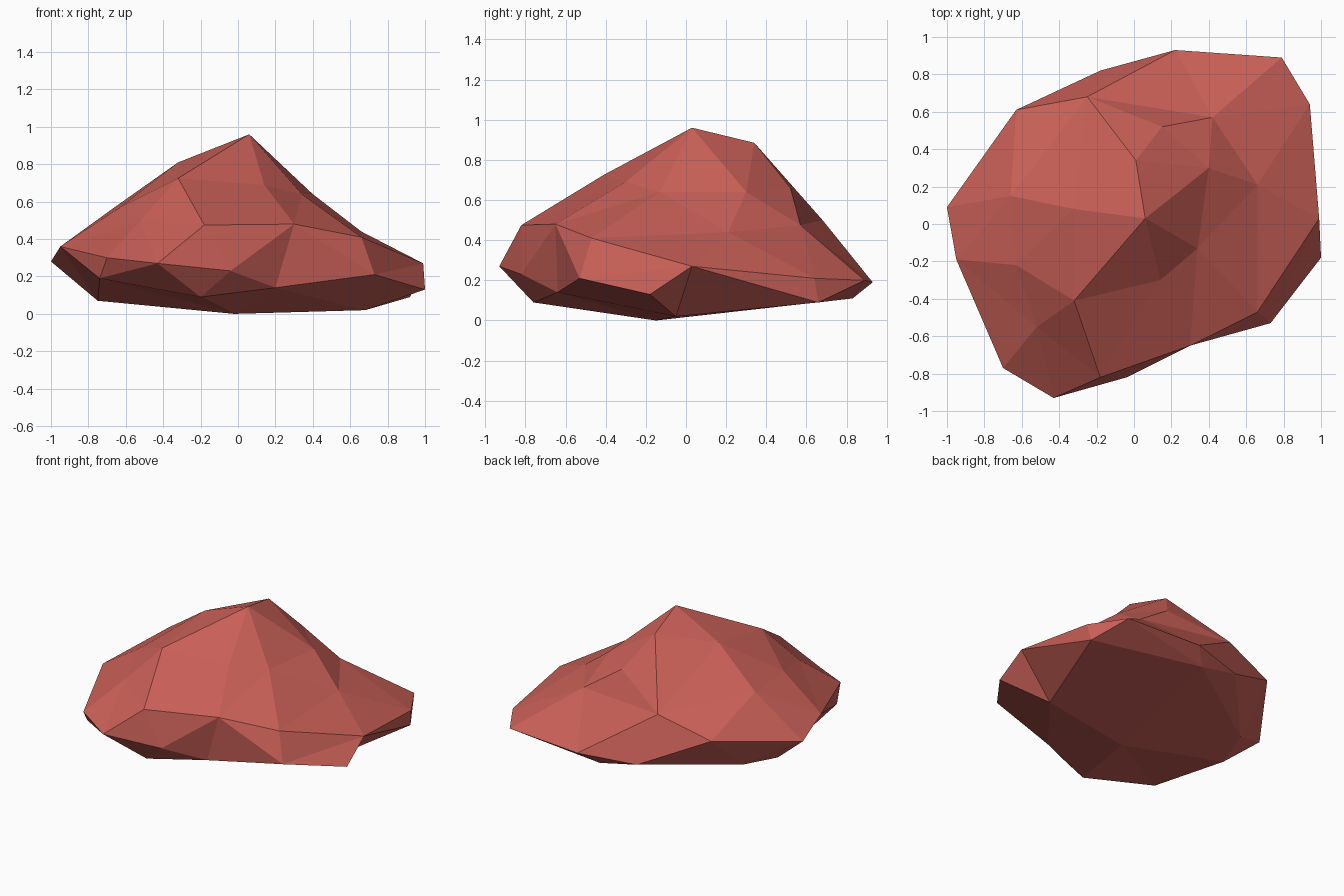
import bpy, bmesh
from mathutils import Vector

if "Cube" in bpy.data.objects:
    bpy.data.objects.remove(bpy.data.objects["Cube"])

# Corner points of the chiselled rock: upper case = rim and upper side,
# lower case a-d = rear slopes, e-m = underside
names = "ABCDEFGHIJKLMNOPQRSTUVWXYZabcdefghijklm"
coords = [
    -1, .09, .28,  -.95, -.19, .36,  -.70, -.77, .30,  -.43, -.93, .27,
    -.04, -.82, .23,  .30, -.65, .48,  .73, -.53, .21,  1, -.18, .13,
    .99, .03, .27,  .94, .64, .21,  .79, .89, .20,  .22, .93, .19,
    -.18, .82, .17,  -.63, .61, .38,  -.25, .68, .50,  .01, .34, .885,
    .06, .03, .96,  -.32, -.41, .725,  -.63, -.22, .57,  -.52, -.55, .50,
    -.18, -.82, .475,  .34, -.13, .64,  .14, -.30, .69,  .40, .30, .64,
    .66, .21, .44,  .66, -.47, .41,  .42, .57, .475,  .15, .52, .66,
    -.32, .08, .81,  -.66, .15, .57,  -.20, -.76, .09,  .20, -.64, .14,
    -.74, -.67, .19,  -.75, .02, .07,  -.66, .30, .10,  .11, .83, .11,
    .68, -.05, .02,  .92, .66, .09,  -.02, -.15, 0,
]
# Ridges that must appear as edges
ridges = "QR QP PO ON UF FZ UR FG EF UE UD GH QX QV QW Qc cR cP Ff Gf Ef IJ ZG OM NM NA AB".split()

points = [Vector(coords[i:i + 3]) for i in range(0, len(coords), 3)]
bm = bmesh.new()

# Connect neighbours by hulling the points' directions from the rock's middle
verts = []
for p in points:
    d = p - Vector((0, 0, .28))
    d.z *= 1.9
    verts.append(bm.verts.new(d.normalized()))
bmesh.ops.convex_hull(bm, input=verts)
for v, p in zip(verts, points):
    v.co = p
lookup = dict(zip(names, verts))

# Flip diagonals so the ridges run along edges
for u, v in ((lookup[r[0]], lookup[r[1]]) for r in ridges):
    if bm.edges.get((u, v)):
        continue
    for e in list(bm.edges):
        around = {w for f in e.link_faces for w in f.verts} - set(e.verts)
        if around == {u, v}:
            p, q = e.verts
            bmesh.ops.delete(bm, geom=[e], context='EDGES')
            bm.faces.new((u, v, p))
            bm.faces.new((v, u, q))
            break
bmesh.ops.recalc_face_normals(bm, faces=bm.faces)

mesh = bpy.data.meshes.new("rock")
bm.to_mesh(mesh)
bm.free()
rock = bpy.data.objects.new("rock", mesh)
bpy.context.collection.objects.link(rock)

# Red stone colour, flat faces
mat = bpy.data.materials.new("red_stone")
mat.diffuse_color = (.58, .115, .095, 1)
mat.use_nodes = True
mat.node_tree.nodes["Principled BSDF"].inputs["Base Color"].default_value = mat.diffuse_color
mesh.materials.append(mat)
